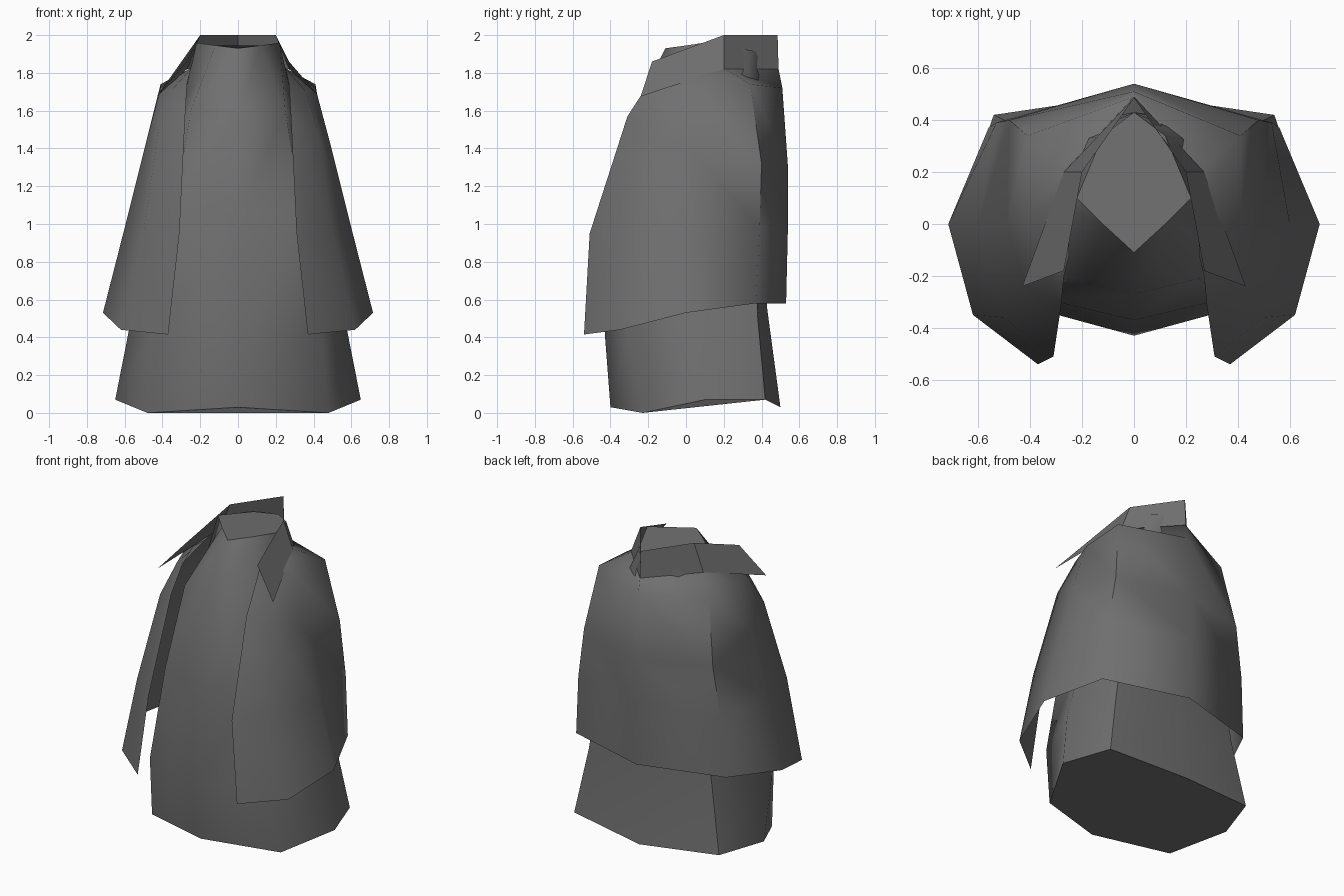
import bpy, bmesh, math

if "Cube" in bpy.data.objects:
    bpy.data.objects.remove(bpy.data.objects["Cube"])

grey = bpy.data.materials.new("charcoal_cloth")
grey.diffuse_color = (0.16, 0.16, 0.16, 1)
grey.use_nodes = True
grey.node_tree.nodes["Principled BSDF"].inputs["Base Color"].default_value = grey.diffuse_color


def garment(name, rows, closed=False, smooth=55):
    """Skin rows of right-half points, mirrored over x; closed rows become capped tubes."""
    bm = bmesh.new()
    rings = []
    for row in rows:
        # mirrored side first, then the right side, sharing the centre points
        left = [(-x, y, z) for x, y, z in reversed(row) if x > 0]
        if closed:
            pts = list(row) + left
        else:
            pts = left + [p for p in row]
        rings.append([bm.verts.new(p) for p in pts])
    n = len(rings[0])
    for a, b in zip(rings, rings[1:]):
        for i in range(n if closed else n - 1):
            j = (i + 1) % n
            bm.faces.new((a[i], a[j], b[j], b[i]))
    if closed:
        bm.faces.new(rings[0])
        bm.faces.new(rings[-1])
    bmesh.ops.recalc_face_normals(bm, faces=bm.faces)
    bm.faces.ensure_lookup_table()
    if not closed:
        # an open sheet should face away from the body
        mid = max(bm.faces, key=lambda f: f.calc_center_median().y)
        mid.normal_update()
        if mid.normal.y < 0:
            bmesh.ops.reverse_faces(bm, faces=bm.faces[:])
    me = bpy.data.meshes.new(name)
    bm.to_mesh(me)
    bm.free()
    me.materials.append(grey)
    ob = bpy.data.objects.new(name, me)
    bpy.context.collection.objects.link(ob)
    bpy.ops.object.select_all(action='DESELECT')
    ob.select_set(True)
    bpy.context.view_layer.objects.active = ob
    bpy.ops.object.shade_smooth_by_angle(angle=math.radians(smooth))
    return ob


# Robe: front centre, front corner, side, back corner, back centre; hem to neck
garment("robe", [
    [(0, -.40, .03), (.48, -.23, 0), (.65, .10, .07), (.54, .42, .07), (0, .50, .03)],
    [(0, -.43, .42), (.44, -.31, .42), (.575, .05, .45), (.46, .38, .50), (0, .43, .55)],
    [(0, -.37, 1.05), (.34, -.29, 1.05), (.42, .05, 1.05), (.37, .36, 1.05), (0, .43, 1.05)],
    [(0, -.27, 1.60), (.25, -.21, 1.60), (.30, .05, 1.60), (.28, .31, 1.60), (0, .43, 1.60)],
    [(0, -.11, 1.93), (.12, 0, 1.945), (.22, .10, 1.96), (.12, .34, 1.92), (0, .43, 1.90)],
], closed=True)

# Cloak: back centre, back corner, side, front corner, front opening; hem to neck
garment("cloak", [
    [(0, .53, .58), (.56, .37, .58), (.715, 0, .53), (.62, -.35, .44), (.37, -.54, .415)],
    [(0, .54, 1.0), (.53, .39, .98), (.60, 0, .98), (.50, -.36, .96), (.31, -.51, .95)],
    [(0, .54, 1.30), (.48, .40, 1.32), (.49, 0, 1.42), (.42, -.23, 1.50), (.28, -.31, 1.57)],
    [(0, .51, 1.72), (.41, .34, 1.74), (.41, .04, 1.72), (.36, -.13, 1.70), (.27, -.20, 1.74)],
    [(0, .49, 1.82), (.26, .21, 1.82), (.26, .10, 1.82), (.25, 0, 1.82), (.25, -.12, 1.83)],
], smooth=60)

# Collar: standing at the back, folding out into pointed lapels
garment("collar", [
    [(0, .49, 1.82), (.27, .20, 1.82), (.43, -.24, 1.675)],
    [(0, .485, 2.0), (.20, .20, 2.0), (.27, -.18, 1.86)],
], smooth=30)
